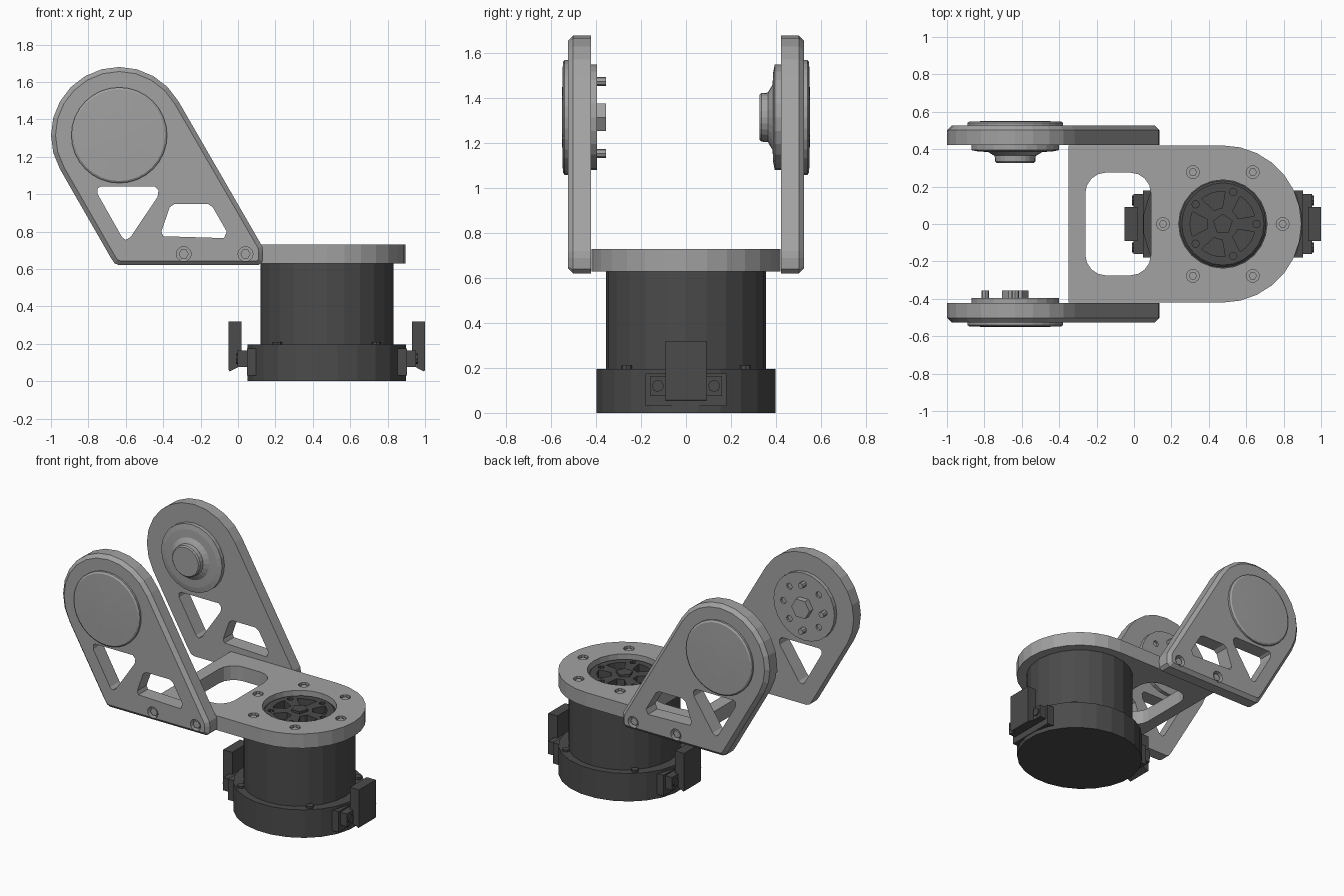
import bpy, bmesh
from math import sin, cos, pi, radians
from mathutils import Vector

if "Cube" in bpy.data.objects:
    bpy.data.objects.remove(bpy.data.objects["Cube"])


def material(name, v):
    m = bpy.data.materials.new(name)
    m.diffuse_color = (v, v, v, 1)
    m.use_nodes = True
    m.node_tree.nodes["Principled BSDF"].inputs["Base Color"].default_value = m.diffuse_color
    return m


GREY = material("bracket_grey", 0.36)
DARK = material("motor_dark", 0.07)


def loft(name, rings, mat, chamfer=0):
    """Skin a list of equal-length point rings; optionally chamfer the last cap."""
    bm = bmesh.new()
    vr = [[bm.verts.new(p) for p in ring] for ring in rings]
    n = len(vr[0])
    for a, b in zip(vr, vr[1:]):
        for i in range(n):
            j = (i + 1) % n
            bm.faces.new((a[i], a[j], b[j], b[i]))
    bm.faces.new(vr[0][::-1])
    end = bm.faces.new(vr[-1])
    bmesh.ops.recalc_face_normals(bm, faces=bm.faces[:])
    if chamfer:
        bmesh.ops.bevel(bm, geom=list(end.edges), offset=chamfer, segments=1,
                        profile=0.5, affect='EDGES')
    me = bpy.data.meshes.new(name)
    bm.to_mesh(me)
    bm.free()
    ob = bpy.data.objects.new(name, me)
    me.materials.append(mat)
    bpy.context.collection.objects.link(ob)
    return ob


def place(u, v, h, axis):
    return {'z': (u, v, h), 'y': (u, h, v), 'x': (h, u, v)}[axis]


def prism(name, pts, lo, hi, axis, mat, chamfer=0):
    return loft(name, [[place(u, v, h, axis) for u, v in pts] for h in (lo, hi)], mat, chamfer)


def arc(c, r, a0, a1, n):
    return [(c[0] + r * cos(radians(a0 + (a1 - a0) * i / n)),
             c[1] + r * sin(radians(a0 + (a1 - a0) * i / n))) for i in range(n + 1)]


def circle(c, r, n, a0=0):
    return arc(c, r, a0, a0 + 360, n)[:-1]


def lathe(name, c, profile, axis, n, mat):
    return loft(name, [[place(u, v, h, axis) for u, v in circle(c, r, n)] for r, h in profile], mat)


def rect(u0, u1, v0, v1):
    return [(u0, v0), (u1, v0), (u1, v1), (u0, v1)]


def rounded(u0, u1, v0, v1, r, n=4):
    return (arc((u1 - r, v1 - r), r, 0, 90, n) + arc((u0 + r, v1 - r), r, 90, 180, n)
            + arc((u0 + r, v0 + r), r, 180, 270, n) + arc((u1 - r, v0 + r), r, 270, 360, n))


def cut(ob, cutters):
    bpy.context.view_layer.objects.active = ob
    for c in cutters:
        mod = ob.modifiers.new("cut", 'BOOLEAN')
        mod.operation, mod.solver, mod.object = 'DIFFERENCE', 'EXACT', c
        bpy.ops.object.modifier_apply(modifier=mod.name)
        bpy.data.objects.remove(c)


M = (0.475, 0)            # motor axis in x, y
P = (-0.635, 1.315)       # pivot axis in x, z

# motor: base flange, body
loft("motor_base", [[(x, y * 0.94, z) for x, y in circle(M, 0.427, 24, 7.5)]
                    for z in (0, 0.195)], DARK)
lathe("motor_body", M, [(0.356, 0.19), (0.356, 0.64)], 'z', 24, DARK)

# rotor with pockets and a hub
rotor = lathe("rotor", M, [(0.232, 0.63), (0.232, 0.69), (0.22, 0.70)], 'z', 24, DARK)
pockets = []
for k in range(5):
    a = 72 * k + 36
    pts = arc(M, 0.175, a - 22, a + 22, 4) + arc(M, 0.085, a + 16, a - 16, 2)
    pockets.append(prism("pocket", pts, 0.65, 0.8, 'z', DARK))
    hole = arc(M, 0.18, a + 36, a + 36, 1)[0]
    pockets.append(prism("hole", circle(hole, 0.02, 8), 0.66, 0.8, 'z', DARK))
cut(rotor, pockets)
prism("rotor_hub", circle(M, 0.055, 5, 18), 0.69, 0.715, 'z', DARK)

# small screws on the flange shoulder
for k in range(4):
    c = arc(M, 0.375, 45 + 90 * k, 45 + 90 * k, 1)[0]
    prism("flange_screw", circle(c, 0.025, 8), 0.18, 0.21, 'z', DARK)

# cable connectors on both x sides of the base
for s, tag in ((-1, "left"), (1, "right")):
    X = lambda d: M[0] + s * d
    prism("connector_block_" + tag, rect(-0.16, 0.16, 0.075, 0.165), X(0.38), X(0.478), 'x', DARK)
    prism("connector_frame_" + tag, rect(-0.18, 0.18, 0.03, 0.175), X(0.36), X(0.428), 'x', DARK)
    tab = [(X(0.455), 0.085), (X(0.52), 0.052), (X(0.525), 0.06), (X(0.525), 0.32), (X(0.455), 0.32)]
    prism("connector_tab_" + tag, tab, -0.092, 0.092, 'y', DARK)
    for y in (-0.125, 0.125):
        prism("connector_screw_" + tag, circle((y, 0.12), 0.027, 8), X(0.47), X(0.487), 'x', DARK)

# top plate with rounded end, window, rotor hole and screw holes
outline = arc(M, 0.42, -90, 90, 14) + [(-0.35, 0.42), (-0.35, -0.42)]
plate = prism("top_plate", outline, 0.63, 0.73, 'z', GREY)
cutters = [prism("window", rounded(-0.26, 0.09, -0.275, 0.275, 0.11), 0.5, 0.9, 'z', GREY),
           prism("bore", circle(M, 0.236, 24), 0.5, 0.9, 'z', GREY)]
screws = [arc(M, 0.32, 60 * k, 60 * k, 1)[0] for k in range(6)]
cutters += [prism("hole", circle(c, 0.035, 10), 0.70, 0.8, 'z', GREY) for c in screws]
cut(plate, cutters)
for c in screws:
    prism("plate_screw", circle(c, 0.022, 6), 0.69, 0.722, 'z', GREY)

# side arms
arm_outline = arc(P, 0.365, 30, 210, 12) + [(-0.68, 0.66), (-0.66, 0.63), (-0.635, 0.62),
                                            (0.11, 0.62), (0.132, 0.64), (0.135, 0.69), (0.13, 0.72)]
triangle = [(-0.735, 1.04), (-0.445, 1.04), (-0.425, 1.02), (-0.43, 0.985), (-0.575, 0.77),
            (-0.60, 0.755), (-0.62, 0.77), (-0.75, 1.0), (-0.75, 1.03)]
trapezoid = [(-0.40, 0.775), (-0.075, 0.765), (-0.06, 0.80), (-0.135, 0.93), (-0.16, 0.947),
             (-0.34, 0.947), (-0.365, 0.93), (-0.41, 0.80)]
bolts = [(-0.29, 0.68), (0.04, 0.68)]
for s, tag in ((-1, "front"), (1, "back")):
    arm = prism("arm_" + tag, arm_outline, s * 0.422, s * 0.526, 'y', GREY, 0.024)
    holes = [prism("opening", p, s * 0.3, s * 0.7, 'y', GREY) for p in (triangle, trapezoid)]
    holes += [prism("hole", circle(b, 0.04, 12), s * 0.49, s * 0.7, 'y', GREY) for b in bolts]
    cut(arm, holes)
    for b in bolts:
        prism("arm_bolt_" + tag, circle(b, 0.027, 6), s * 0.47, s * 0.515, 'y', GREY)
    # slightly domed outer pivot cap
    lathe("pivot_cap_" + tag, P, [(0.256, s * 0.51), (0.256, s * 0.54), (0.245, s * 0.548),
                                  (0.12, s * 0.551), (0.03, s * 0.552)], 'y', 32, GREY)

# front arm: drive disc with holes, hub and pins
disc = lathe("drive_disc", P, [(0.235, -0.43), (0.235, -0.395)], 'y', 24, GREY)
ring = [arc(P, 0.16, 45 * k, 45 * k, 1)[0] for k in range(8)]
cut(disc, [prism("hole", circle(ring[k], 0.022, 8), -0.41, -0.3, 'y', GREY)
           for k in (0, 1, 3, 5, 7)])
prism("drive_hub", circle(P, 0.07, 6), -0.40, -0.355, 'y', GREY)
for k in (2, 4, 6):
    prism("drive_pin", circle(ring[k], 0.02, 8), -0.40, -0.355, 'y', GREY)

# back arm: stepped idler boss
lathe("idler_boss", P, [(0.235, 0.43), (0.235, 0.395), (0.20, 0.388), (0.145, 0.385),
                        (0.12, 0.37), (0.11, 0.365), (0.108, 0.335), (0.10, 0.327)], 'y', 24, GREY)
